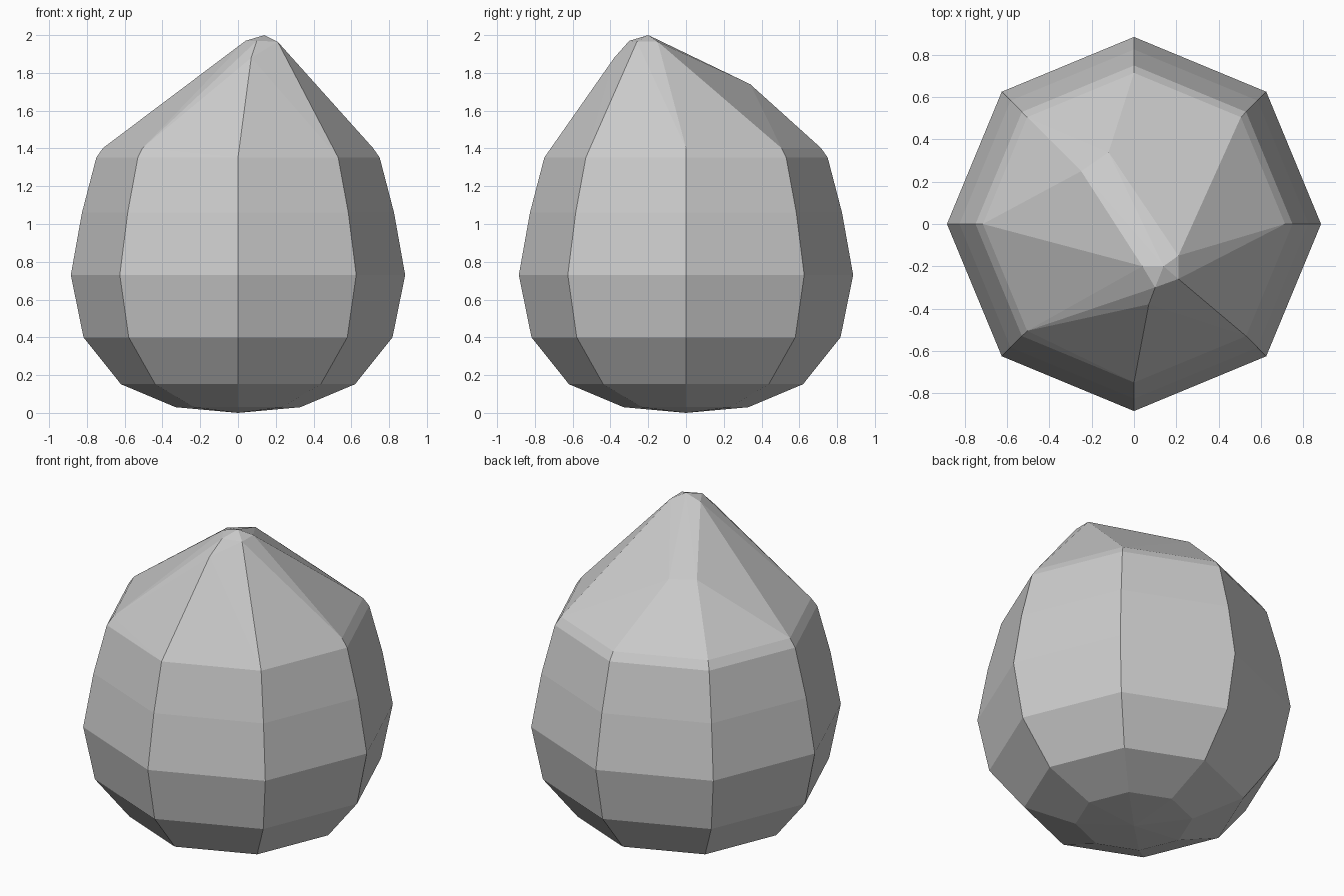
import bpy, bmesh, math

cube = bpy.data.objects.get("Cube")
if cube:
    bpy.data.objects.remove(cube)

# Single stone-grey material
grey = bpy.data.materials.new("light grey")
grey.use_nodes = True
colour = (0.6, 0.6, 0.6, 1)
grey.diffuse_color = colour
grey.node_tree.nodes["Principled BSDF"].inputs["Base Color"].default_value = colour

bm = bmesh.new()


def ring(radius, z, steps=range(8)):
    """Corners of a level octagon, counted from +x."""
    for i in steps:
        a = math.radians(45 * i)
        bm.verts.new((radius * math.cos(a), radius * math.sin(a), z))


# Rounded eight-sided body
bm.verts.new((0, 0, 0))
for radius, z in [(0.33, 0.03), (0.62, 0.152), (0.818, 0.4), (0.885, 0.73),
                  (0.826, 1.06), (0.75, 1.352)]:
    ring(radius, z)

# Narrow shoulder, absent at the front where the crown runs straight down
ring(0.715, 1.402, range(6))

# Off-centre peak and the ridge that falls to the back right
for point in [(0.14, -0.2, 2.0), (0.04, -0.2, 1.97), (0.21, -0.15, 1.965),
              (0.21, -0.26, 1.965), (0.1, -0.3, 1.97), (0.07, -0.38, 1.88),
              (-0.25, 0.25, 1.735), (-0.12, 0.34, 1.74)]:
    bm.verts.new(point)

# Wrap the corners in flat facets
hull = bmesh.ops.convex_hull(bm, input=bm.verts)
loose = {v for v in hull["geom_interior"] if isinstance(v, bmesh.types.BMVert)}
bmesh.ops.delete(bm, geom=list(loose), context="VERTS")
bmesh.ops.dissolve_limit(bm, angle_limit=math.radians(0.5),
                         verts=bm.verts, edges=bm.edges)
bmesh.ops.recalc_face_normals(bm, faces=bm.faces)

mesh = bpy.data.meshes.new("faceted_body")
bm.to_mesh(mesh)
bm.free()
mesh.materials.append(grey)
bpy.context.collection.objects.link(bpy.data.objects.new("faceted_body", mesh))
